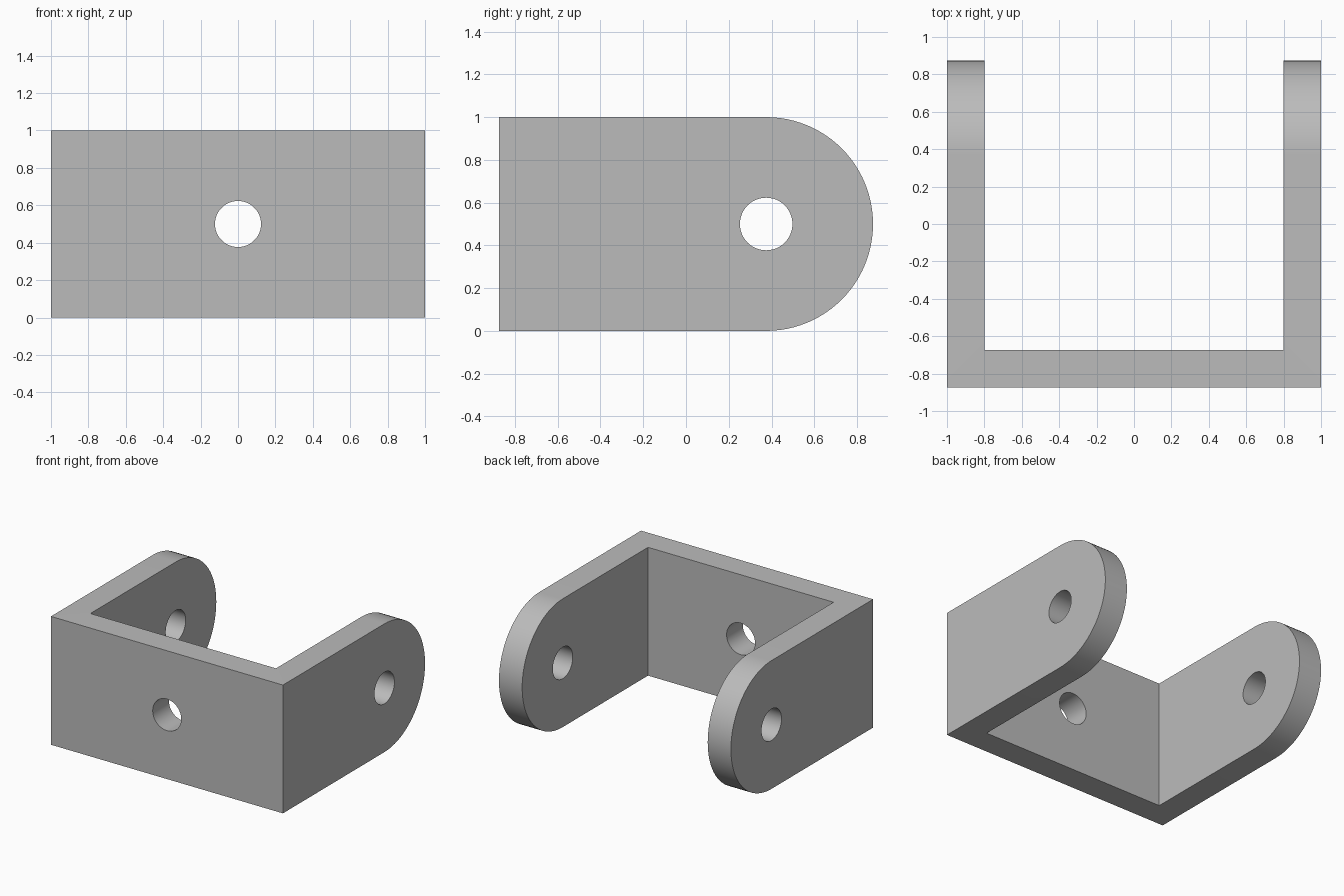
import bpy
import bmesh
from math import pi, sin, cos
from mathutils import Vector

cube = bpy.data.objects.get("Cube")
if cube:
    bpy.data.objects.remove(cube, do_unlink=True)

HALF_WIDTH, HALF_DEPTH, HEIGHT = 1.0, 0.875, 1.0
WALL, HOLE, SPARE = 0.2, 0.123, 0.1
MID = HEIGHT / 2
PIVOT_Y = HALF_DEPTH - MID

metal = bpy.data.materials.new("plain grey")
metal.use_nodes = True
grey = (0.5, 0.5, 0.5, 1)
metal.diffuse_color = grey
metal.node_tree.nodes["Principled BSDF"].inputs["Base Color"].default_value = grey


def prism(name, points, sweep):
    """Close a planar outline and extrude it along a vector."""
    bm = bmesh.new()
    face = bm.faces.new([bm.verts.new(p) for p in points])
    side = bmesh.ops.extrude_face_region(bm, geom=[face])["geom"]
    moved = [v for v in side if isinstance(v, bmesh.types.BMVert)]
    bmesh.ops.translate(bm, verts=moved, vec=Vector(sweep))
    bmesh.ops.recalc_face_normals(bm, faces=bm.faces)
    mesh = bpy.data.meshes.new(name)
    bm.to_mesh(mesh)
    bm.free()
    mesh.materials.append(metal)
    obj = bpy.data.objects.new(name, mesh)
    bpy.context.collection.objects.link(obj)
    return obj


def arc(radius, start, end, steps):
    angles = [start + (end - start) * i / steps for i in range(steps + 1)]
    return [(radius * cos(a), radius * sin(a)) for a in angles]


def combine(target, tool, operation):
    """Apply a boolean and discard the tool."""
    tool.hide_render = True
    mod = target.modifiers.new(operation.lower(), "BOOLEAN")
    mod.operation, mod.solver, mod.object = operation, "EXACT", tool
    bpy.context.view_layer.objects.active = target
    bpy.ops.object.modifier_apply(modifier=mod.name)
    bpy.data.objects.remove(tool, do_unlink=True)


# U-shaped channel, oversized so the side outline trims it cleanly
inner = HALF_WIDTH - WALL
floor = -HALF_DEPTH + WALL
end = HALF_DEPTH + SPARE
outline = [(-HALF_WIDTH, -end), (HALF_WIDTH, -end), (HALF_WIDTH, end), (inner, end),
           (inner, floor), (-inner, floor), (-inner, end), (-HALF_WIDTH, end)]
bracket = prism("bracket", [(x, y, -SPARE) for x, y in outline],
                (0, 0, HEIGHT + 2 * SPARE))

# Side outline with a rounded rear end
left = -HALF_WIDTH - SPARE
across = (2 * (HALF_WIDTH + SPARE), 0, 0)
rounded = [(left, -HALF_DEPTH, HEIGHT), (left, -HALF_DEPTH, 0)]
rounded += [(left, PIVOT_Y + y, MID + z) for y, z in arc(MID, -pi / 2, pi / 2, 48)]
combine(bracket, prism("side_outline", rounded, across), "INTERSECT")

# Pivot hole through both arms, and mounting hole through the front wall
circle = arc(HOLE, 0, 2 * pi, 48)[:-1]
pivot = [(left, PIVOT_Y + y, MID + z) for y, z in circle]
combine(bracket, prism("pivot_hole", pivot, across), "DIFFERENCE")
mount = [(x, -end, MID + z) for x, z in circle]
combine(bracket, prism("mounting_hole", mount, (0, 2 * WALL + SPARE, 0)), "DIFFERENCE")

# Smooth curved walls with crisp edges
bpy.ops.object.select_all(action="DESELECT")
bracket.select_set(True)
bpy.context.view_layer.objects.active = bracket
bpy.ops.object.shade_smooth_by_angle(angle=pi / 6)
